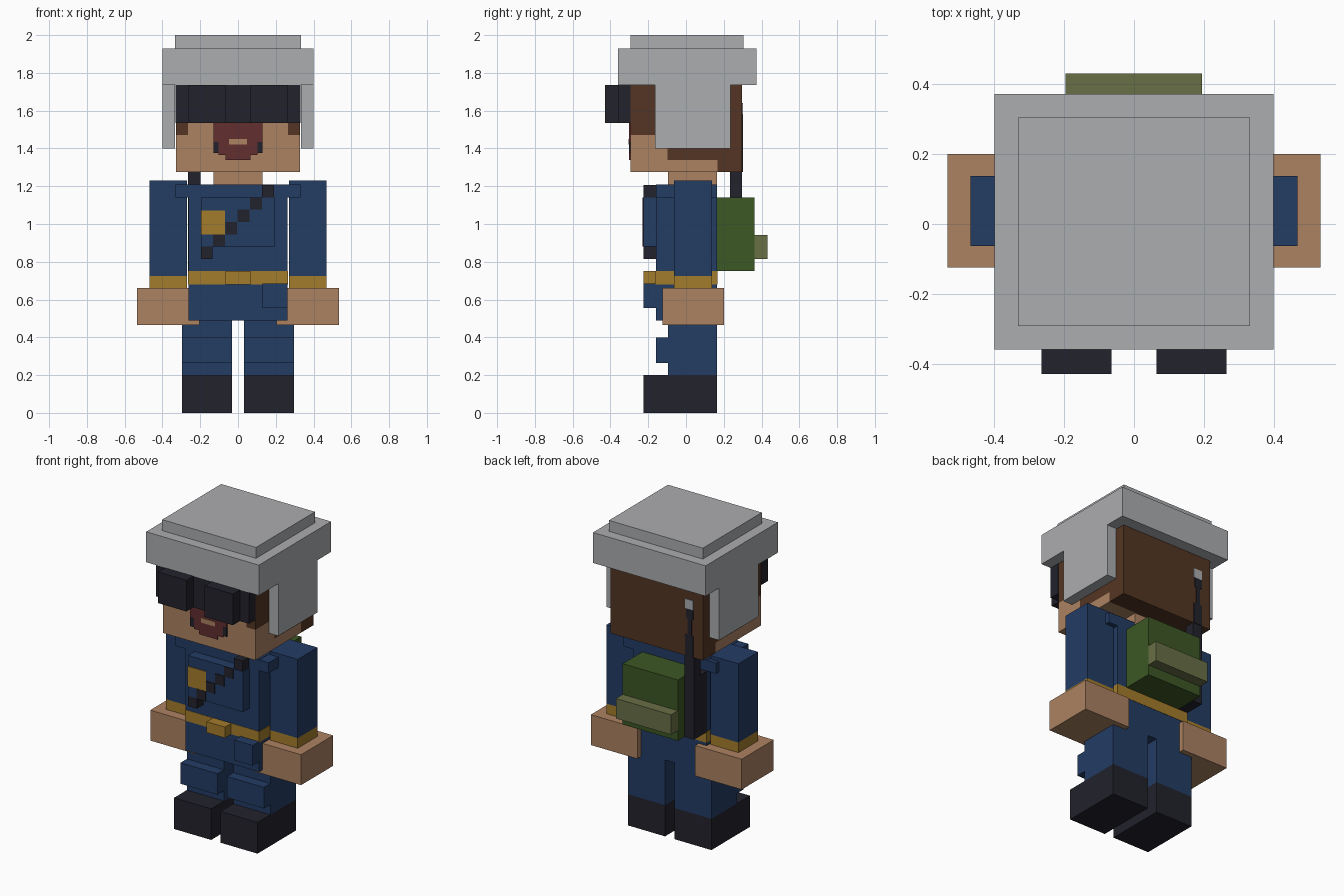
import bpy


def srgb(r, g, b):
    def lin(c):
        c /= 255
        return c / 12.92 if c <= 0.04045 else ((c + 0.055) / 1.055) ** 2.4
    return (lin(r), lin(g), lin(b), 1.0)


COLOURS = {
    "grey": (172, 173, 176), "skin": (172, 130, 98), "navy": (35, 60, 100),
    "black": (34, 34, 44), "gold": (164, 124, 44), "brown": (84, 53, 35),
    "dark_red": (98, 46, 48), "green": (60, 87, 36), "olive": (105, 111, 70),
}
MATS = {}
for label, rgb in COLOURS.items():
    MATS[label] = bpy.data.materials.new(label)
    MATS[label].diffuse_color = srgb(*rgb)


def box(name, colour, x, y, z):
    """Axis-aligned box from (min, max) ranges."""
    bpy.ops.mesh.primitive_cube_add(size=1, location=[(a + b) / 2 for a, b in (x, y, z)])
    ob = bpy.context.object
    ob.name = name
    ob.scale = [b - a for a, b in (x, y, z)]
    bpy.ops.object.transform_apply(location=False, rotation=False, scale=True)
    ob.data.materials.append(MATS[colour])
    return ob


def pair(name, colour, x, y, z):
    """The same box on both sides of the body."""
    box("left_" + name, colour, x, y, z)
    box("right_" + name, colour, (-x[1], -x[0]), y, z)


# Helmet
box("helmet_crown", "grey", (-0.333, 0.333), (-0.293, 0.305), (1.93, 2.0))
box("helmet_rim", "grey", (-0.4, 0.4), (-0.36, 0.372), (1.735, 1.93))
pair("ear_flap", "grey", (0.333, 0.4), (-0.163, 0.235), (1.4, 1.735))

# Head: skin in front, hair stepping down towards the back
box("lower_face", "skin", (-0.328, 0.328), (-0.293, -0.097), (1.275, 1.47))
box("upper_face", "skin", (-0.265, 0.265), (-0.293, -0.097), (1.47, 1.735))
pair("sideburn", "brown", (0.265, 0.328), (-0.293, -0.097), (1.47, 1.735))
box("jaw", "skin", (-0.328, 0.328), (-0.097, 0.168), (1.275, 1.34))
box("hair_middle", "brown", (-0.328, 0.328), (-0.097, 0.168), (1.34, 1.735))
box("hair_back", "brown", (-0.328, 0.328), (0.168, 0.297), (1.275, 1.735))
box("neck", "skin", (-0.13, 0.13), (-0.095, 0.165), (1.2, 1.275))

# Beard and mouth plates
box("beard_upper", "dark_red", (-0.13, 0.13), (-0.301, -0.293), (1.435, 1.535))
box("beard_lower", "dark_red", (-0.103, 0.103), (-0.301, -0.293), (1.365, 1.435))
box("beard_tip", "dark_red", (-0.065, 0.065), (-0.301, -0.293), (1.34, 1.365))
pair("beard_edge", "black", (0.103, 0.13), (-0.301, -0.293), (1.375, 1.435))
box("mouth", "skin", (-0.048, 0.048), (-0.304, -0.3), (1.42, 1.45))

# Goggles
box("goggle_frame", "black", (-0.33, 0.33), (-0.36, -0.293), (1.535, 1.735))
pair("goggle_lens", "black", (0.065, 0.265), (-0.43, -0.36), (1.535, 1.735))

# Torso, shoulders and belt
box("torso_lower", "navy", (-0.262, 0.262), (-0.16, 0.165), (0.49, 0.68))
box("belt", "gold", (-0.264, 0.264), (-0.162, 0.167), (0.68, 0.75))
box("torso_upper", "navy", (-0.262, 0.262), (-0.16, 0.165), (0.75, 1.21))
pair("shoulder_strap", "navy", (0.262, 0.33), (-0.16, 0.165), (1.14, 1.208))
box("buckle", "gold", (-0.065, 0.065), (-0.225, -0.16), (0.68, 0.75))
box("hip_pouch", "navy", (0.13, 0.262), (-0.225, -0.16), (0.555, 0.685))
box("chest_panel", "navy", (-0.197, 0.193), (-0.225, -0.16), (0.88, 1.14))
box("badge", "gold", (-0.197, -0.068), (-0.229, -0.225), (0.945, 1.072))

# Stepped diagonal strap: end blocks stand off the chest, the rest lies on the panel
for i in range(6):
    x0, z0 = -0.197 + i * 0.065, 0.815 + i * 0.0653
    depth = (-0.225, -0.16) if i in (0, 5) else (-0.23, -0.225)
    box(f"strap_step_{i + 1}", "black", (x0, x0 + 0.063), depth, (z0, z0 + 0.0653))

# Arms
pair("sleeve", "navy", (0.27, 0.468), (-0.063, 0.137), (0.725, 1.23))
pair("cuff", "gold", (0.27, 0.468), (-0.063, 0.137), (0.66, 0.725))
pair("hand", "skin", (0.205, 0.535), (-0.125, 0.2), (0.465, 0.66))

# Legs
pair("leg", "navy", (0.033, 0.296), (-0.095, 0.165), (0.2, 0.49))
pair("knee_pad", "navy", (0.033, 0.296), (-0.16, -0.095), (0.265, 0.4))
pair("boot", "black", (0.033, 0.296), (-0.225, 0.165), (0.0, 0.2))

# Backpack
box("backpack", "green", (-0.197, 0.195), (0.165, 0.363), (0.75, 1.14))
box("backpack_roll", "olive", (-0.197, 0.195), (0.363, 0.432), (0.815, 0.943))

# Sheathed blade beside the backpack, its handle lying on the back of the hair
box("sheath", "black", (-0.265, -0.199), (0.165, 0.297), (0.75, 1.14))
box("sheath_neck", "black", (-0.265, -0.199), (0.232, 0.297), (1.14, 1.275))
box("handle_guard", "black", (-0.262, -0.202), (0.297, 0.301), (1.275, 1.41))
box("handle_grip", "black", (-0.25, -0.22), (0.297, 0.301), (1.41, 1.52))
box("handle_top", "black", (-0.262, -0.21), (0.297, 0.301), (1.52, 1.58))
box("handle_pommel", "grey", (-0.262, -0.202), (0.297, 0.301), (1.58, 1.64))
